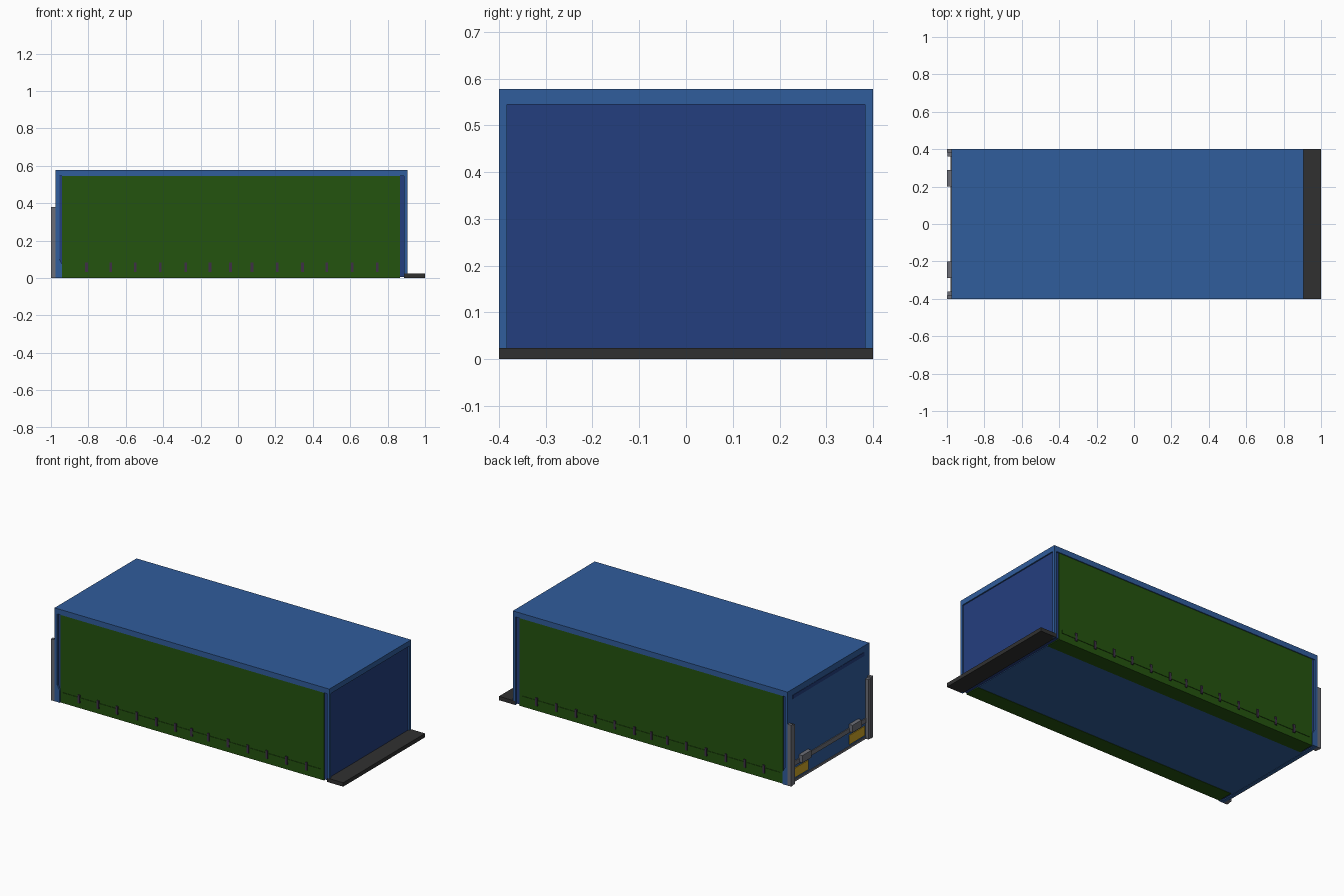
import bpy
import bmesh

old = bpy.data.objects.get("Cube")
if old:
    bpy.data.objects.remove(old, do_unlink=True)


def material(name, rgb):
    """Flat material from an 8-bit display colour."""
    lin = [((c / 255 + 0.055) / 1.055) ** 2.4 for c in rgb] + [1]
    m = bpy.data.materials.new(name)
    m.use_nodes = True
    m.diffuse_color = lin
    m.node_tree.nodes["Principled BSDF"].inputs["Base Color"].default_value = lin
    return m


BLUE = material("blue", (48, 93, 156))
NAVY = material("navy", (36, 62, 126))
GREEN = material("green", (36, 84, 15))
BLACK = material("black", (48, 48, 48))
GREY = material("grey", (110, 112, 120))
YELLOW = material("yellow", (205, 165, 40))
PURPLE = material("dark_purple", (62, 48, 70))


def prism(name, profile, y0, y1, mat):
    """Extrude an x-z outline from y0 to y1."""
    bm = bmesh.new()
    face = bm.faces.new([bm.verts.new((x, y0, z)) for x, z in profile])
    ext = bmesh.ops.extrude_face_region(bm, geom=[face])
    moved = [v for v in ext["geom"] if isinstance(v, bmesh.types.BMVert)]
    bmesh.ops.translate(bm, verts=moved, vec=(0, y1 - y0, 0))
    bmesh.ops.recalc_face_normals(bm, faces=bm.faces)
    mesh = bpy.data.meshes.new(name)
    bm.to_mesh(mesh)
    bm.free()
    mesh.materials.append(mat)
    obj = bpy.data.objects.new(name, mesh)
    bpy.context.collection.objects.link(obj)
    return obj


def box(name, x, y, z, mat):
    outline = [(x[0], z[0]), (x[1], z[0]), (x[1], z[1]), (x[0], z[1])]
    return prism(name, outline, y[0], y[1], mat)


H = 0.578      # overall height
W = 0.4        # half width
BACK, NOSE = -0.975, 0.905

# Main body: core, roof, floor and coupling plate
box("body_core", (-0.965, 0.897), (-0.39, 0.39), (0.006, 0.56), NAVY)
box("roof", (BACK, NOSE), (-W, W), (0.545, H), BLUE)
box("floor", (-0.96, 0.865), (-0.30, 0.30), (0.002, 0.008), BLUE)
box("coupling_plate", (0.89, 1.0), (-W, W), (0, 0.024), BLACK)
box("rear_wall", (BACK, -0.955), (-0.396, 0.396), (0, 0.55), BLUE)
box("rear_slot", (BACK - 0.002, BACK), (-0.35, 0.35), (0.517, 0.54), NAVY)

# Rear cross rail and bottom sill
box("rear_rail", (BACK - 0.005, BACK), (-0.36, 0.36), (0.1, 0.128), GREY)
box("rear_sill", (BACK - 0.004, BACK), (-0.36, 0.36), (0, 0.014), GREY)

# Corner post with a wider foot
rear_post = [(BACK, 0), (-0.94, 0), (-0.94, 0.075), (-0.957, 0.105),
             (-0.957, 0.55), (BACK, 0.55)]
pins = [-0.81, -0.68, -0.55, -0.415, -0.28, -0.15, -0.04,
        0.075, 0.21, 0.345, 0.475, 0.61, 0.745]

for side, s in (("right", -1), ("left", 1)):
    def span(a, b):
        return sorted((s * a, s * b))

    # Side panel, whose folded lower edge wraps under the floor
    box(side + "_side_panel", (-0.94, 0.865), span(0.385, 0.394), (0, 0.545), GREEN)
    box(side + "_panel_fold", (-0.94, 0.865), span(0.295, 0.394), (0, 0.03), GREEN)

    # Corner frame posts
    prism(side + "_rear_post", rear_post, *span(0.38, W), BLUE)
    box(side + "_nose_post", (0.888, NOSE), span(0.383, W), (0, 0.55), BLUE)

    # Tie rail and its pins
    box(side + "_tie_rail", (-0.92, 0.845), span(0.392, 0.397), (0.046, 0.066), GREEN)
    for i, x in enumerate(pins):
        box(f"{side}_rail_pin_{i + 1}", (x - 0.007, x + 0.007),
            span(0.392, W), (0.032, 0.082), PURPLE)

    # Rear guard upright, hinge block and lamp
    box(side + "_guard_outer", (-1.0, BACK), span(0.381, W), (0, 0.38), GREY)
    box(side + "_guard_inner", (-0.997, BACK), span(0.36, 0.381), (0, 0.37), GREY)
    box(side + "_hinge_block", (-1.0, BACK), span(0.2, 0.29), (0.105, 0.15), GREY)
    box(side + "_rear_lamp", (BACK - 0.005, BACK), span(0.2, 0.35), (0.025, 0.083), YELLOW)
